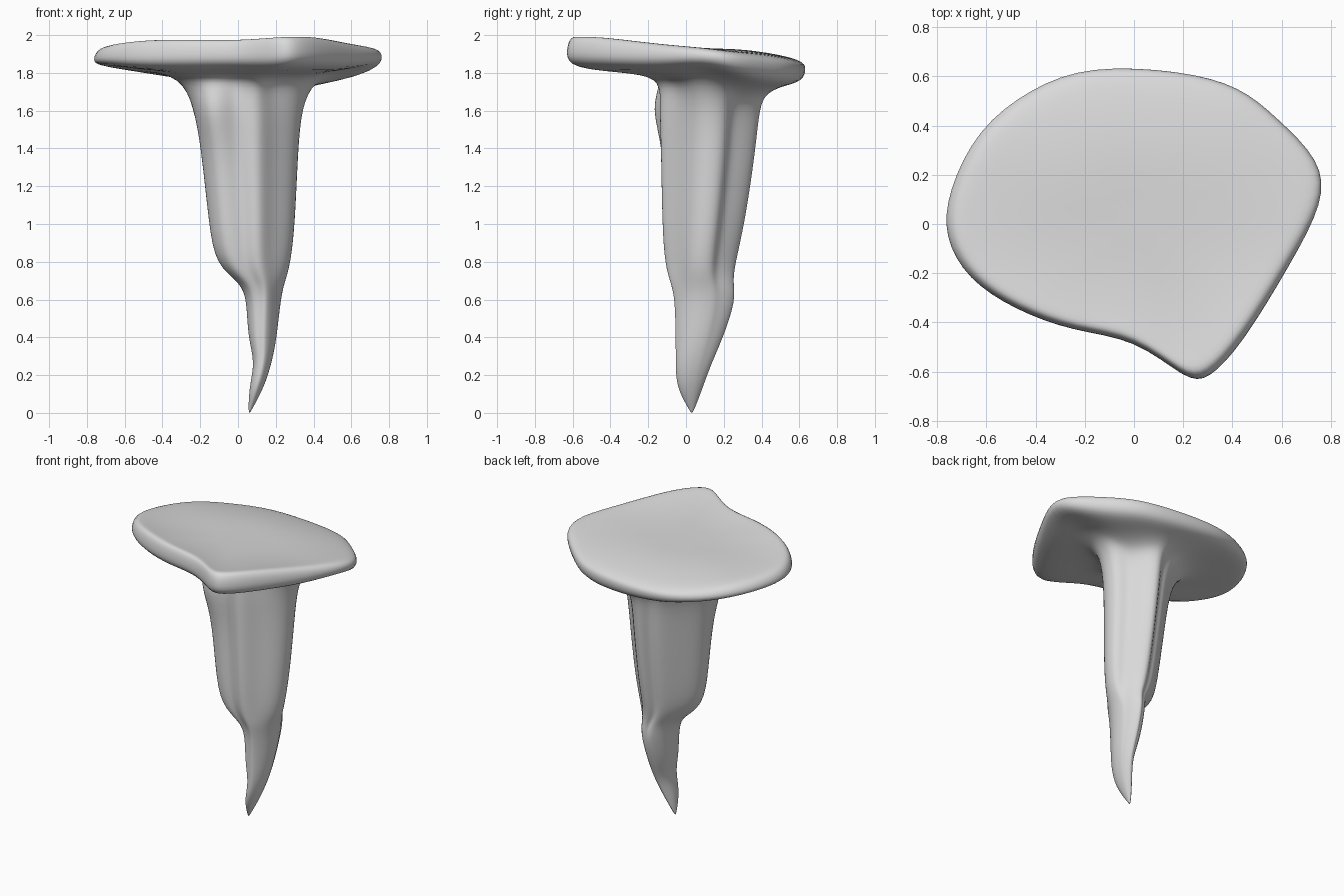
import bpy
import bmesh
from mathutils import Vector

old = bpy.data.objects.get("Cube")
if old:
    bpy.data.objects.remove(old, do_unlink=True)

# Cap outline, counterclockwise from the left: x, y, rim height, lip height, underside height
OUTLINE = [
    (.76, .08, 1.9, 1.935, 1.84), (.745, .26, 1.88, 1.91, 1.8),
    (.585, .43, 1.86, 1.89, 1.76), (.425, .555, 1.845, 1.87, 1.75),
    (.18, .62, 1.835, 1.86, 1.75), (-.17, .635, 1.835, 1.86, 1.76),
    (-.42, .545, 1.835, 1.87, 1.78), (-.63, .38, 1.85, 1.9, 1.81),
    (-.75, .14, 1.86, 1.92, 1.83), (-.765, -.05, 1.87, 1.94, 1.84),
    (-.67, -.22, 1.88, 1.965, 1.83), (-.485, -.345, 1.89, 1.985, 1.82),
    (-.25, -.435, 1.9, 1.985, 1.82), (0, -.485, 1.9, 1.985, 1.82),
    (.2, -.62, 1.91, 2.0, 1.82), (.31, -.62, 1.91, 2.005, 1.82),
    (.455, -.465, 1.91, 2.0, 1.82), (.635, -.17, 1.9, 1.96, 1.82),
]

# Fluted stem section, point for point with the outline
FLUTES = [
    (.32, .1), (.31, .19), (.245, .225), (.2, .29), (.115, .37), (.055, .3),
    (0, .3), (-.1, .2), (-.18, .11), (-.21, .03), (-.185, -.05), (-.13, -.11),
    (-.06, -.115), (0, -.105), (.06, -.13), (.12, -.12), (.185, -.05), (.27, .02),
]

# Stem levels: z, x range, y range, roundness
LEVELS = [
    (.02, .055, .075, .015, .045, 1),
    (.14, .06, .14, -.053, .09, 1),
    (.27, .09, .18, -.053, .14, .8),
    (.4, .05, .205, -.055, .2, .7),
    (.6, .045, .225, -.057, .27, .6),
    (.69, .01, .245, -.08, .255, .4),
    (.78, -.12, .275, -.11, .265, .1),
    (1, -.155, .3, -.125, .32, 0),
    (1.4, -.195, .315, -.13, .38, 0),
    (1.62, -.235, .335, -.14, .4, 0),
]


def sharpen(points):
    """Push ring points outward to offset the smoothing of the subdivision."""
    n = len(points)
    return [p - (points[i - 1] - 2 * p + points[(i + 1) % n]) / 6
            for i, p in enumerate(points)]


def stem_ring(z, x0, x1, y0, y1, roundness):
    ring = []
    for x, y in FLUTES:
        u = Vector(((x - .055) / .265, (y - .12) / .25))
        u = u.lerp(u.normalized(), roundness)
        ring.append(Vector(((x0 + x1) / 2 + u.x * (x1 - x0) / 2,
                            (y0 + y1) / 2 + u.y * (y1 - y0) / 2, z)))
    return ring


rings = [stem_ring(*level) for level in LEVELS]
collar = rings[-1]

# Flare from the stem out to the underside of the cap, tighter at the front
for t, front_t, drop in ((.15, -.02, .06), (.5, .25, .02), (.95, .96, 0)):
    ring = []
    for a, (x, y, rim, lip, low) in zip(collar, OUTLINE):
        front = min(1, max(0, -y / .4))
        p = a.lerp(Vector((x, y, 0)), t + (front_t - t) * front)
        p.z = low - drop
        ring.append(p)
    rings.append(ring)

# Small bulge on the front of the stem, just under the cap
for i, push in ((10, .03), (11, .06), (12, .06), (13, .03)):
    collar[i] = collar[i] + Vector((-push / 3, -push, 0))

# Rim, raised lip and shallow dish of the top
rings.append([Vector((x, y, rim)) for x, y, rim, lip, low in OUTLINE])
for scale, level in ((.96, 0), (.86, .35), (.5, .9)):
    rings.append([Vector((x * scale, y * scale, lip + (1.935 - lip) * level))
                  for x, y, rim, lip, low in OUTLINE])

# Skin the rings into one closed surface
bm = bmesh.new()
loops = [[bm.verts.new(p) for p in sharpen(ring)] for ring in rings]
count = len(FLUTES)
for lower, upper in zip(loops, loops[1:]):
    for i in range(count):
        j = (i + 1) % count
        bm.faces.new((lower[i], lower[j], upper[j], upper[i]))
for loop, centre in ((loops[0], (.06, .03, -.005)), (loops[-1], (0, 0, 1.93))):
    pole = bm.verts.new(centre)
    for i in range(count):
        bm.faces.new((loop[i], loop[(i + 1) % count], pole))
bmesh.ops.recalc_face_normals(bm, faces=bm.faces)
for face in bm.faces:
    face.smooth = True

mesh = bpy.data.meshes.new("hanging_rock")
bm.to_mesh(mesh)
bm.free()
rock = bpy.data.objects.new("hanging_rock", mesh)
bpy.context.collection.objects.link(rock)
subdivision = rock.modifiers.new("Smooth surface", "SUBSURF")
subdivision.levels = subdivision.render_levels = 2

# Plain grey stone
stone = bpy.data.materials.new("grey_stone")
stone.use_nodes = True
grey = (.7, .7, .7, 1)
stone.diffuse_color = grey
stone.node_tree.nodes["Principled BSDF"].inputs["Base Color"].default_value = grey
mesh.materials.append(stone)
